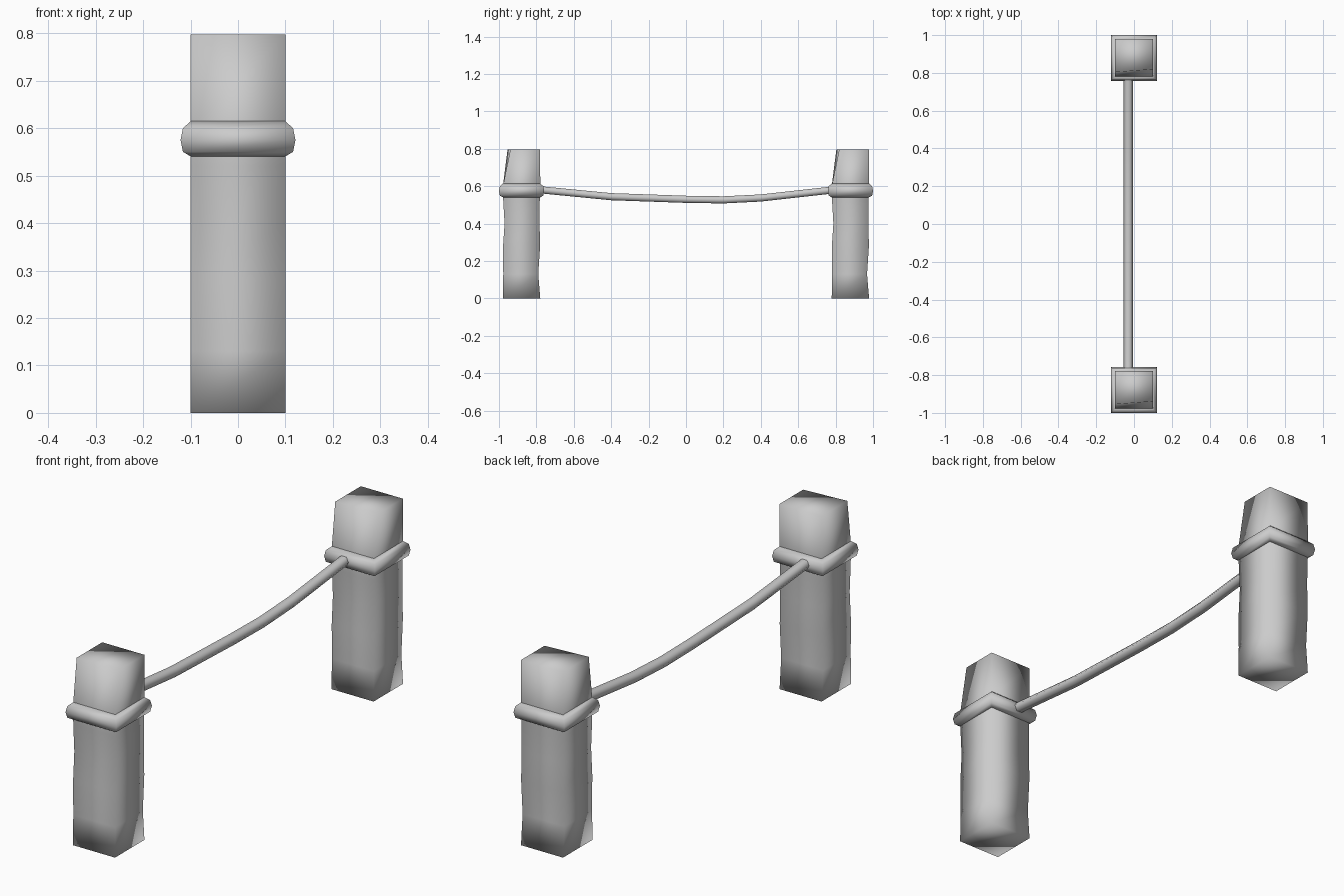
import bpy, bmesh
from math import cos, sin, pi

if "Cube" in bpy.data.objects:
    bpy.data.objects.remove(bpy.data.objects["Cube"])


def loft(name, loops, cyclic=False):
    """Skin a list of equal-length point loops into one smooth object."""
    bm = bmesh.new()
    rings = [[bm.verts.new(p) for p in loop] for loop in loops]
    n = len(rings[0])
    pairs = list(zip(rings, rings[1:]))
    if cyclic:
        pairs.append((rings[-1], rings[0]))
    else:
        bm.faces.new(rings[0])
        bm.faces.new(rings[-1])
    for a, b in pairs:
        for i in range(n):
            j = (i + 1) % n
            bm.faces.new((a[i], a[j], b[j], b[i]))
    bmesh.ops.recalc_face_normals(bm, faces=bm.faces)
    for f in bm.faces:
        f.smooth = True
    me = bpy.data.meshes.new(name)
    bm.to_mesh(me)
    bm.free()
    ob = bpy.data.objects.new(name, me)
    bpy.context.collection.objects.link(ob)
    return ob


def square(r, y, z, front=(0, 0), back=0):
    """Square loop; front and back faces can be worn inwards."""
    return [(-r, y - r + front[0], z), (r, y - r + front[1], z),
            (r, y + r - back, z), (-r, y + r - back, z)]


# Worn wooden posts: height, wear at front left/right, wear at back
wear = [(0, (0, 0), 0), (0.13, (0.002, 0.002), 0.011),
        (0.28, (0.001, 0.001), 0.001), (0.40, (0.009, 0.009), 0.004),
        (0.52, (0.002, 0.002), 0.003), (0.60, (0, 0), 0),
        (0.797, (0.025, 0.04), 0.001)]
# Rounded profile of the rope collar: half width, height
collar = [(0.099, 0.540), (0.116, 0.550), (0.121, 0.575), (0.116, 0.600),
          (0.099, 0.615), (0.085, 0.577)]

for side, y in (("front", -0.879), ("back", 0.879)):
    loft(side + "_post", [square(0.1, y, z, f, b) for z, f, b in wear])
    loft(side + "_collar", [square(r, y, z) for r, z in collar], cyclic=True)

# Sagging six-sided rope between the posts
path = [(-0.80, 0.584), (-0.76, 0.579), (-0.40, 0.544), (0.0, 0.530),
        (0.20, 0.527), (0.40, 0.537), (0.76, 0.577), (0.80, 0.582)]
loft("rope", [[(-0.03 + 0.025 * cos(k * pi / 3), y, z + 0.022 * sin(k * pi / 3))
               for k in range(6)] for y, z in path])
